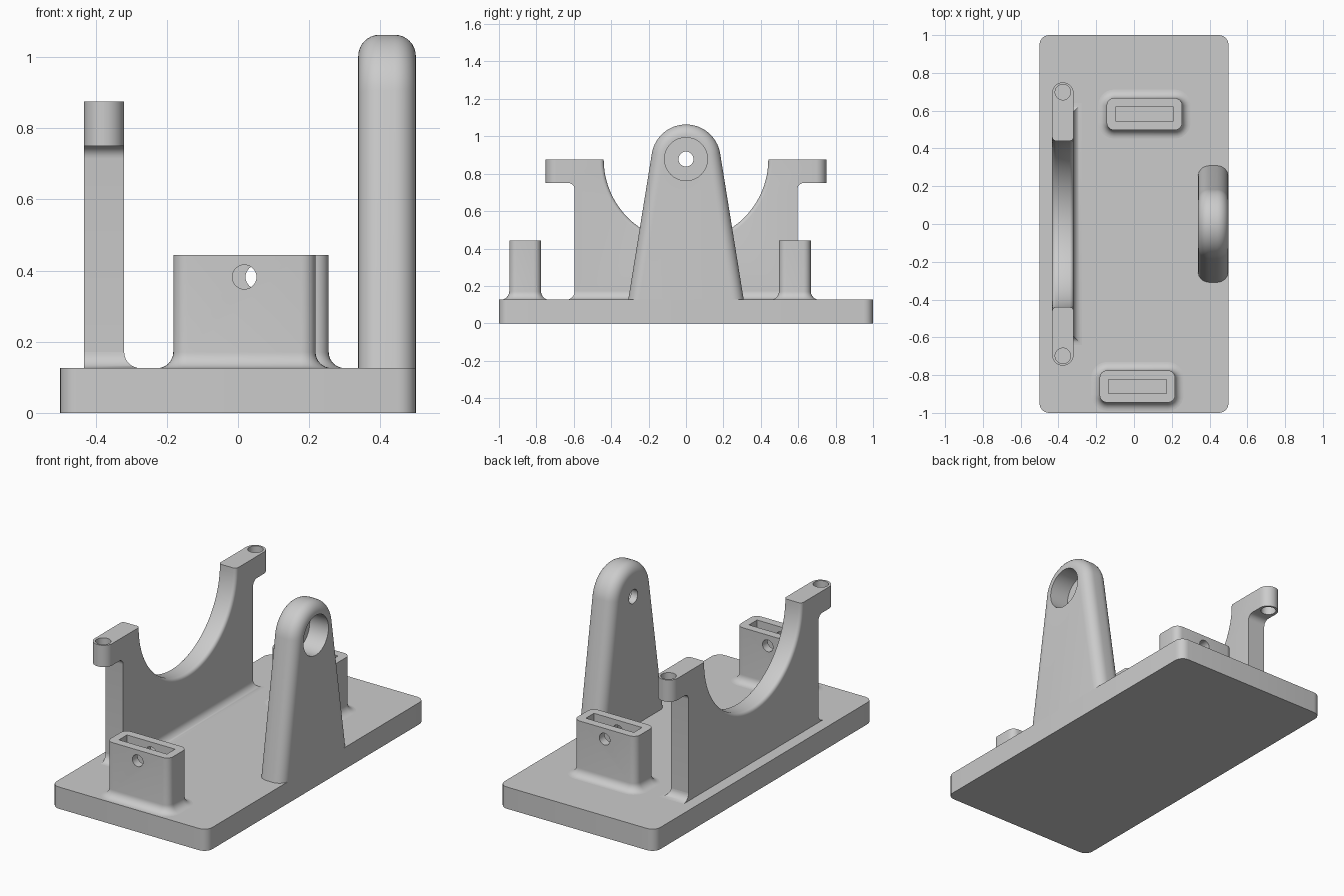
import bpy, bmesh
from math import sin, cos, pi
from mathutils import Vector

if "Cube" in bpy.data.objects:
    bpy.data.objects.remove(bpy.data.objects["Cube"])

grey = bpy.data.materials.new("plain grey")
grey.use_nodes = True
grey.diffuse_color = (0.6, 0.6, 0.6, 1)
grey.node_tree.nodes["Principled BSDF"].inputs["Base Color"].default_value = (0.6, 0.6, 0.6, 1)

BASE = 0.126      # top of the base plate
FILLET = 0.045    # flare where parts meet the plate


def loft(name, rings):
    """Join equal-length rings of points into a closed solid."""
    bm = bmesh.new()
    loops = [[bm.verts.new(p) for p in ring] for ring in rings]
    n = len(loops[0])
    for a, b in zip(loops, loops[1:]):
        for i in range(n):
            j = (i + 1) % n
            bm.faces.new((a[i], a[j], b[j], b[i]))
    bm.faces.new(loops[0][::-1])
    bm.faces.new(loops[-1])
    bmesh.ops.recalc_face_normals(bm, faces=bm.faces)
    mesh = bpy.data.meshes.new(name)
    bm.to_mesh(mesh)
    bm.free()
    mesh.materials.append(grey)
    obj = bpy.data.objects.new(name, mesh)
    bpy.context.collection.objects.link(obj)
    return obj


def arc(cy, cz, r, start, end, n):
    steps = [start + (end - start) * i / n for i in range(n + 1)]
    return [(cy + r * cos(t), cz + r * sin(t)) for t in steps]


def rounded(cx, cy, hx, hy, r, z):
    """Rounded rectangle at height z."""
    pts = []
    for k, (sx, sy) in enumerate(((1, 1), (-1, 1), (-1, -1), (1, -1))):
        pts += arc(cx + sx * (hx - r), cy + sy * (hy - r), r, k * pi / 2, (k + 1) * pi / 2, 6)
    return [(x, y, z) for x, y in pts]


def flare():
    """Outward offset and height of each step of a base fillet."""
    for i in range(9):
        t = i / 8 * pi / 2
        yield FILLET * (1 - sin(t)), BASE + FILLET * (1 - cos(t))


def rod(axis, centre, r, low, high, n=40):
    """Cutter cylinder along an axis."""
    def ring(d):
        pts = arc(0, 0, r, 0, 2 * pi, n)[:-1]
        order = {"x": lambda a, b: (d, a, b), "y": lambda a, b: (a, d, b), "z": lambda a, b: (a, b, d)}
        return [Vector(order[axis](a, b)) + Vector(centre) for a, b in pts]
    return loft("cutter", [ring(low), ring(high)])


def cut(obj, cutters):
    for c in cutters:
        m = obj.modifiers.new("cut", "BOOLEAN")
        m.operation = "DIFFERENCE"
        m.solver = "EXACT"
        m.object = c
        c.hide_render = True
    dg = bpy.context.evaluated_depsgraph_get()
    mesh = bpy.data.meshes.new_from_object(obj.evaluated_get(dg))
    obj.modifiers.clear()
    obj.data = mesh
    for c in cutters:
        bpy.data.objects.remove(c)


# Base plate
parts = [loft("base_plate", [rounded(0, 0, 0.5, 1, 0.05, z) for z in (0, BASE)])]

# Slotted sockets with a cross hole
for name, x, y in (("front_socket", 0.018, -0.86), ("back_socket", 0.055, 0.582)):
    rings = [rounded(x, y, 0.2 + o, 0.085 + o, 0.04 + o, z) for o, z in flare()]
    rings.append(rounded(x, y, 0.2, 0.085, 0.04, 0.444))
    socket = loft(name, rings)
    slot = loft("cutter", [[(x + sx * 0.154, y + sy * 0.037, z) for sx, sy in
                            ((-1, -1), (1, -1), (1, 1), (-1, 1))] for z in (BASE + 0.002, 0.6)])
    cut(socket, [slot, rod("y", (x, y, 0.382), 0.034, -0.2, 0.2)])
    parts.append(socket)

# Tall tapered post with rounded rims
POST_Z, TAPER, RIM = 0.878, 0.16, 0.06


def post_ring(x, r):
    foot = (r + (POST_Z - BASE) * sin(TAPER)) / cos(TAPER)
    pts = [(foot, BASE)] + arc(0, POST_Z, r, TAPER, pi - TAPER, 40) + [(-foot, BASE)]
    return [(x, y, z) for y, z in pts]


steps = [(RIM * (1 - sin(i / 8 * pi / 2)), RIM * (1 - cos(i / 8 * pi / 2))) for i in range(9)]
rings = [post_ring(0.338 + b, 0.185 - a) for a, b in steps]
rings += [post_ring(0.5 - b, 0.185 - a) for a, b in reversed(steps)]
post = loft("tall_post", rings)
cut(post, [rod("x", (0, 0, POST_Z), 0.115, 0.38, 0.6, 64),
           rod("x", (0, 0, POST_Z), 0.04, 0.2, 0.6)])
parts.append(post)

# Cradle wall with overhanging arms
X0, X1, TOP, ARM = -0.433, -0.32, 0.876, 0.75
half = [(0.595, BASE)] + arc(0.63, ARM - 0.035, 0.035, pi, pi / 2, 6) + [(0.75, ARM), (0.75, TOP)]
outline = half + [(-y, z) for y, z in reversed(half)]
wall = loft("cradle_wall", [[(x, y, z) for y, z in outline] for x in (X0, X1)])

# Round the arm tips
bm = bmesh.new()
bm.from_mesh(wall.data)
tips = [e for e in bm.edges if all(abs(v.co.y) > 0.74 for v in e.verts)
        and abs(e.verts[0].co.z - e.verts[1].co.z) > 0.1]
bmesh.ops.bevel(bm, geom=tips, offset=0.056, segments=8, profile=0.5, affect="EDGES")
bm.to_mesh(wall.data)
bm.free()

# Semicircular seat with softened edges, and the arm holes
SOFT = 0.02
soft = [(SOFT * (1 - sin(i / 5 * pi / 2)), SOFT * (1 - cos(i / 5 * pi / 2))) for i in range(6)]
seat = [(X0 - 0.05, 0.46)] + [(X0 + b, 0.44 + a) for b, a in reversed(soft)]
seat += [(X1 - b, 0.44 + a) for b, a in soft] + [(X1 + 0.05, 0.46)]
cutter = loft("cutter", [[(x, y, z) for y, z in arc(0, TOP, r, 0, 2 * pi, 96)[:-1]] for x, r in seat])
cut(wall, [cutter] + [rod("z", ((X0 + X1) / 2, s * 0.698, 0), 0.041, 0.6, 1) for s in (-1, 1)])
parts.append(wall)

# Fillet along the inner face and both ends of the wall
rings = [[(X0, -0.595 - o, z), (X1 + o, -0.595 - o, z), (X1 + o, 0.595 + o, z), (X0, 0.595 + o, z)]
         for o, z in flare()]
parts.append(loft("wall_fillet", rings))

# Smooth shading with sharp edges kept
bpy.ops.object.select_all(action="DESELECT")
for obj in parts:
    obj.select_set(True)
bpy.context.view_layer.objects.active = parts[0]
bpy.ops.object.shade_smooth_by_angle(angle=pi / 6)
